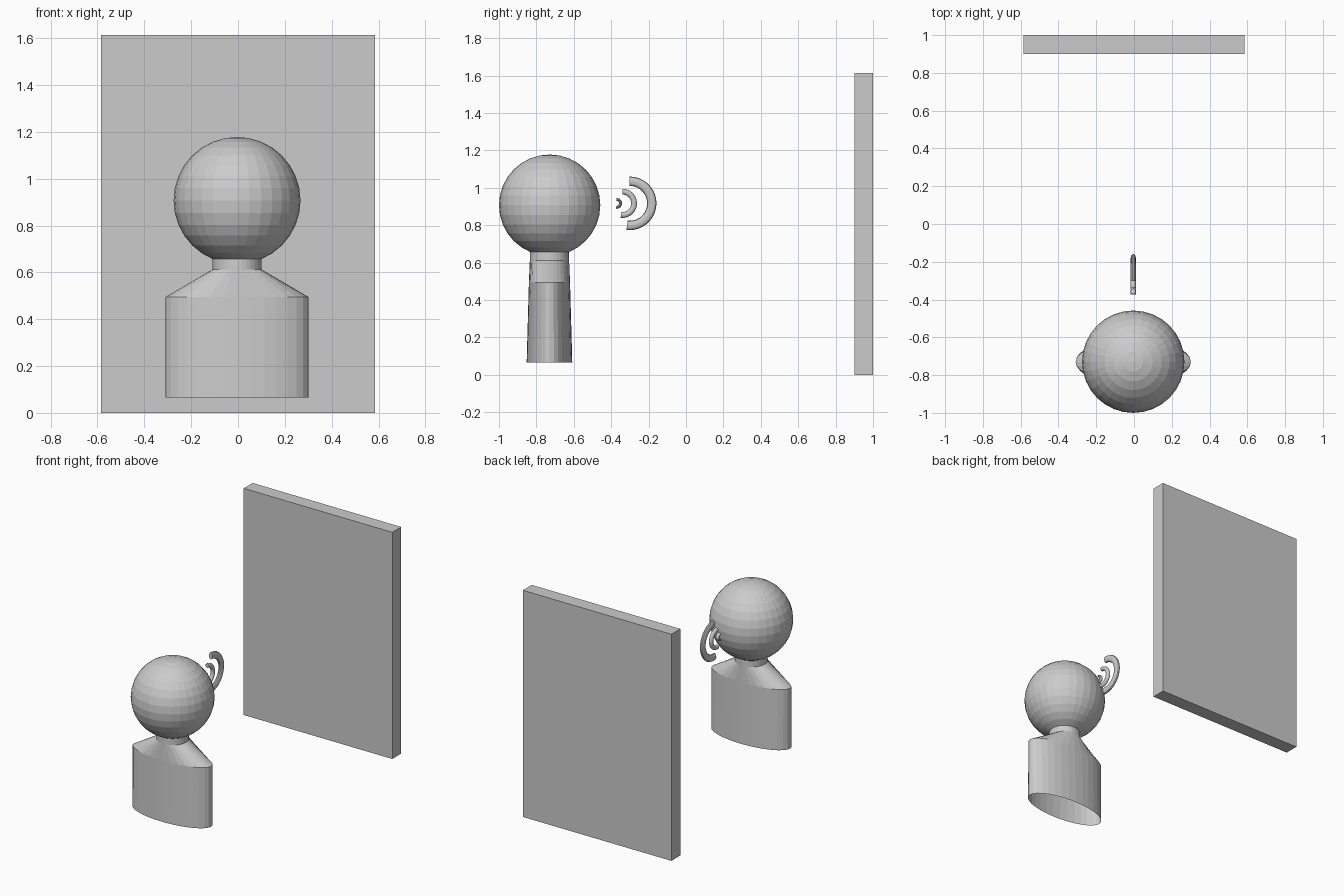
import bpy, bmesh
from math import sin, cos, pi, radians

if "Cube" in bpy.data.objects:
    bpy.data.objects.remove(bpy.data.objects["Cube"])

CX, CY = -0.004, -0.73   # axis of the bust


def add_object(name, bm):
    bmesh.ops.recalc_face_normals(bm, faces=bm.faces)
    mesh = bpy.data.meshes.new(name)
    bm.to_mesh(mesh)
    bm.free()
    obj = bpy.data.objects.new(name, mesh)
    bpy.context.collection.objects.link(obj)
    return obj


def loft(bm, rings, cap=False):
    """Skin a list of point rings with quads."""
    loops = [[bm.verts.new(p) for p in ring] for ring in rings]
    n = len(loops[0])
    for a, b in zip(loops, loops[1:]):
        for i in range(n):
            j = (i + 1) % n
            bm.faces.new((a[i], a[j], b[j], b[i]))
    if cap:
        bm.faces.new(loops[0][::-1])
        bm.faces.new(loops[-1])


# Wall panel
bm = bmesh.new()
bmesh.ops.create_cube(bm, size=1)
bmesh.ops.scale(bm, vec=(1.17, 0.1, 1.614), verts=bm.verts)
bmesh.ops.translate(bm, vec=(0, 0.95, 0.807), verts=bm.verts)
add_object("wall_panel", bm)

# Head
bm = bmesh.new()
bmesh.ops.create_uvsphere(bm, u_segments=32, v_segments=16, radius=0.271)
bmesh.ops.translate(bm, vec=(CX, CY + 0.001, 0.907), verts=bm.verts)
add_object("head", bm)

# Torso with shoulders and neck: elliptical sections (z, half width, half depth), open below
sections = [(0.065, 0.305, 0.122), (0.495, 0.305, 0.110),
            (0.612, 0.105, 0.105), (0.68, 0.105, 0.103)]
bm = bmesh.new()
loft(bm, [[(CX + rx * cos(2 * pi * i / 32), CY + ry * sin(2 * pi * i / 32), z)
           for i in range(32)] for z, rx, ry in sections])
add_object("torso", bm)


# Sound waves: flattened tubes bent in the side plane
def sound_wave(name, y, outer, thick, half_width=0.014, steps=24, sides=12):
    mid = outer - thick / 2
    rings = []
    for s in range(steps + 1):
        a = radians(-97 + 187 * s / steps)
        ring = []
        for k in range(sides):
            t = 2 * pi * k / sides
            r = mid + thick / 2 * cos(t)
            ring.append((CX + half_width * sin(t), y + r * cos(a), 0.917 + r * sin(a)))
        rings.append(ring)
    bm = bmesh.new()
    loft(bm, rings, cap=True)
    add_object(name, bm)


for name, y, outer, thick in [("sound_wave_small", -0.371, 0.029, 0.016),
                              ("sound_wave_medium", -0.340, 0.078, 0.031),
                              ("sound_wave_large", -0.301, 0.143, 0.050)]:
    sound_wave(name, y, outer, thick)
